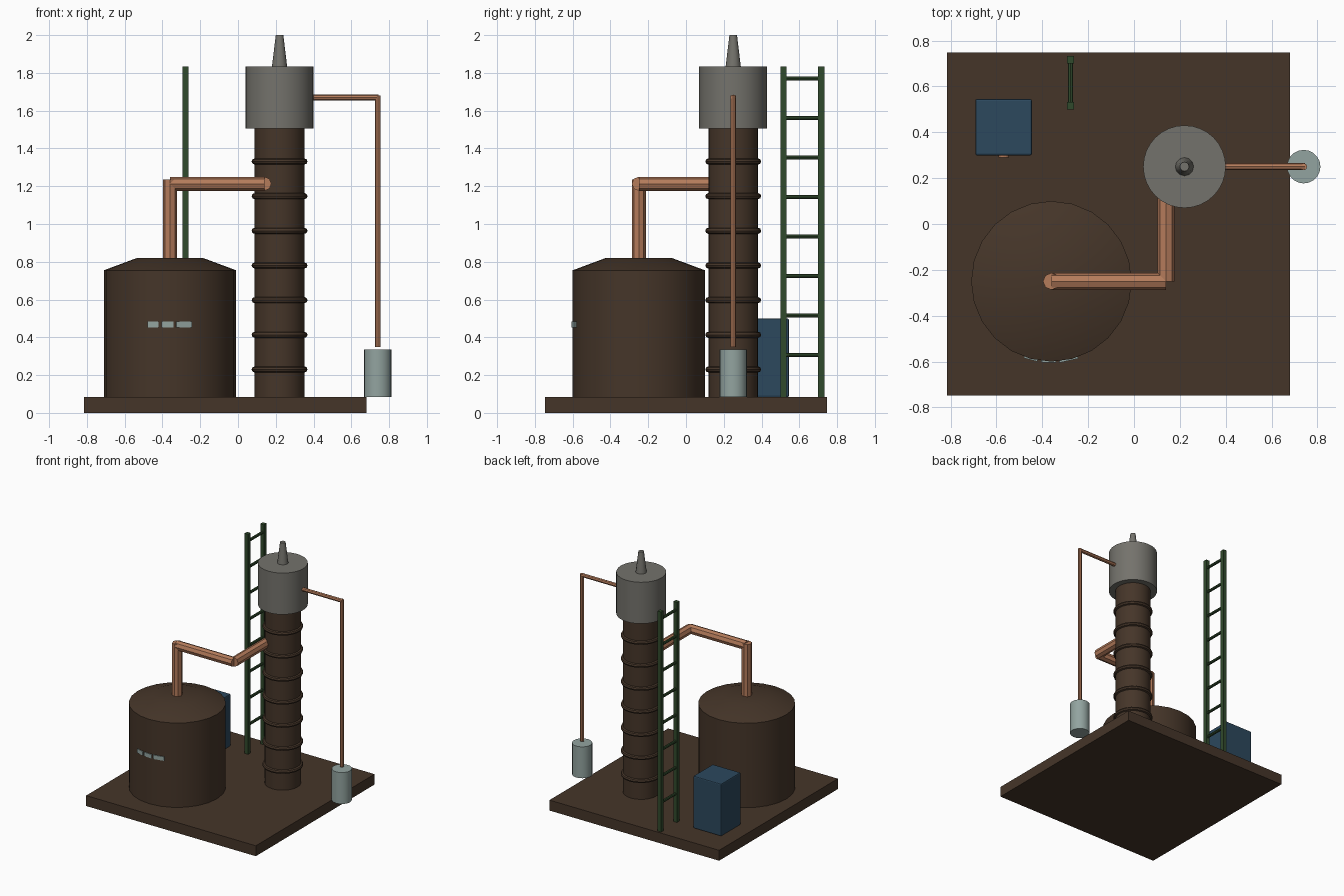
import bpy, math
from mathutils import Vector

cube = bpy.data.objects.get("Cube")
if cube:
    bpy.data.objects.remove(cube, do_unlink=True)


def material(name, rgb):
    m = bpy.data.materials.new(name)
    m.use_nodes = True
    m.diffuse_color = (*rgb, 1)
    bsdf = next(n for n in m.node_tree.nodes if n.type == 'BSDF_PRINCIPLED')
    bsdf.inputs["Base Color"].default_value = (*rgb, 1)
    return m


brown = material("dark brown", (0.06, 0.036, 0.022))
copper = material("copper", (0.46, 0.2, 0.105))
steel = material("grey steel", (0.175, 0.17, 0.15))
pale = material("pale glass", (0.29, 0.37, 0.35))
green = material("ladder green", (0.03, 0.068, 0.025))
blue = material("cabinet blue", (0.025, 0.065, 0.11))


def finish(name, mat, smooth=False):
    ob = bpy.context.object
    ob.name = name
    ob.data.materials.append(mat)
    if smooth:
        bpy.ops.object.shade_smooth_by_angle(angle=math.radians(30))
    return ob


def box(name, lo, hi, mat, bevel=0):
    lo, hi = Vector(lo), Vector(hi)
    bpy.ops.mesh.primitive_cube_add(size=1, location=(lo + hi) / 2)
    ob = finish(name, mat)
    ob.scale = hi - lo
    bpy.ops.object.transform_apply(location=False, rotation=False, scale=True)
    if bevel:
        mod = ob.modifiers.new("edge", 'BEVEL')
        mod.width, mod.segments = bevel, 2
    return ob


def cone(name, xy, z0, z1, r0, r1, mat, sides=24, smooth=True):
    bpy.ops.mesh.primitive_cone_add(vertices=sides, radius1=r0, radius2=r1, depth=z1 - z0,
                                    location=(*xy, (z0 + z1) / 2))
    return finish(name, mat, smooth)


def rod(name, a, b, r, mat, sides=8):
    a, b = Vector(a), Vector(b)
    bpy.ops.mesh.primitive_cylinder_add(vertices=sides, radius=r, depth=(b - a).length,
                                        location=(a + b) / 2)
    ob = finish(name, mat)
    ob.rotation_euler = (b - a).to_track_quat('Z', 'Y').to_euler()
    return ob


floor = 0.083
tank = (-0.36, -0.25)
tower = (0.22, 0.25)

# Base slab
box("base", (-0.815, -0.747, 0), (0.68, 0.747, floor), brown)

# Boiler with shallow conical lid
cone("boiler", tank, floor, 0.755, 0.35, 0.35, brown)
cone("boiler_lid", tank, 0.755, 0.82, 0.35, 0.175, brown)

# Blank label plates wrapped on the boiler front
for i, (dx, w) in enumerate(((-0.09, 0.06), (-0.013, 0.065), (0.075, 0.085))):
    ang = math.asin(dx / 0.35)
    plate = box(f"label_plate_{i + 1}", (-w / 2, -0.004, -0.016), (w / 2, 0.004, 0.016), pale)
    plate.location = (tank[0] + dx, tank[1] - 0.35 * math.cos(ang), 0.467)
    plate.rotation_euler.z = ang

# Column with evenly spaced hoops
cone("column", tower, floor, 1.52, 0.132, 0.132, brown)
for i in range(7):
    bpy.ops.mesh.primitive_torus_add(major_radius=0.132, minor_radius=0.016, major_segments=24,
                                     minor_segments=8, location=(*tower, 0.23 + i * 0.1835))
    finish(f"column_hoop_{i + 1}", brown, True)

# Condenser head and vent
cone("condenser", tower, 1.505, 1.835, 0.18, 0.18, steel, 32)
cone("vent", tower, 1.835, 2.0, 0.04, 0.02, steel, 12)

# Vapour pipe from the boiler to the column
rod("vapour_riser", (*tank, 0.8), (*tank, 1.235), 0.037, copper)
rod("vapour_cross_pipe", (-0.36, -0.25, 1.213), (0.14, -0.25, 1.213), 0.037, copper)
rod("vapour_inlet_pipe", (0.14, -0.25, 1.213), (0.14, 0.2, 1.213), 0.037, copper)

# Product pipe and collecting jar
rod("product_pipe", (0.38, 0.25, 1.67), (0.745, 0.25, 1.67), 0.015, copper)
rod("product_drop", (0.74, 0.25, 1.68), (0.74, 0.25, 0.35), 0.015, copper)
cone("collecting_jar", (0.74, 0.25), 0.085, 0.335, 0.073, 0.073, pale, 20)

# Ladder
x, y0, y1 = -0.277, 0.516, 0.716
for side, y in (("front", y0), ("back", y1)):
    box(f"ladder_rail_{side}", (x - 0.016, y - 0.016, floor), (x + 0.016, y + 0.016, 1.835), green)
for i in range(8):
    z = 0.307 + i * 0.209
    rod(f"ladder_rung_{i + 1}", (x, y0, z), (x, y1, z), 0.011, green)

# Control cabinet with indicator on its front
box("control_cabinet", (-0.692, 0.299, floor), (-0.445, 0.545, 0.5), blue, 0.008)
rod("cabinet_indicator", (-0.568, 0.302, 0.4), (-0.568, 0.29, 0.4), 0.022, copper, 12)
